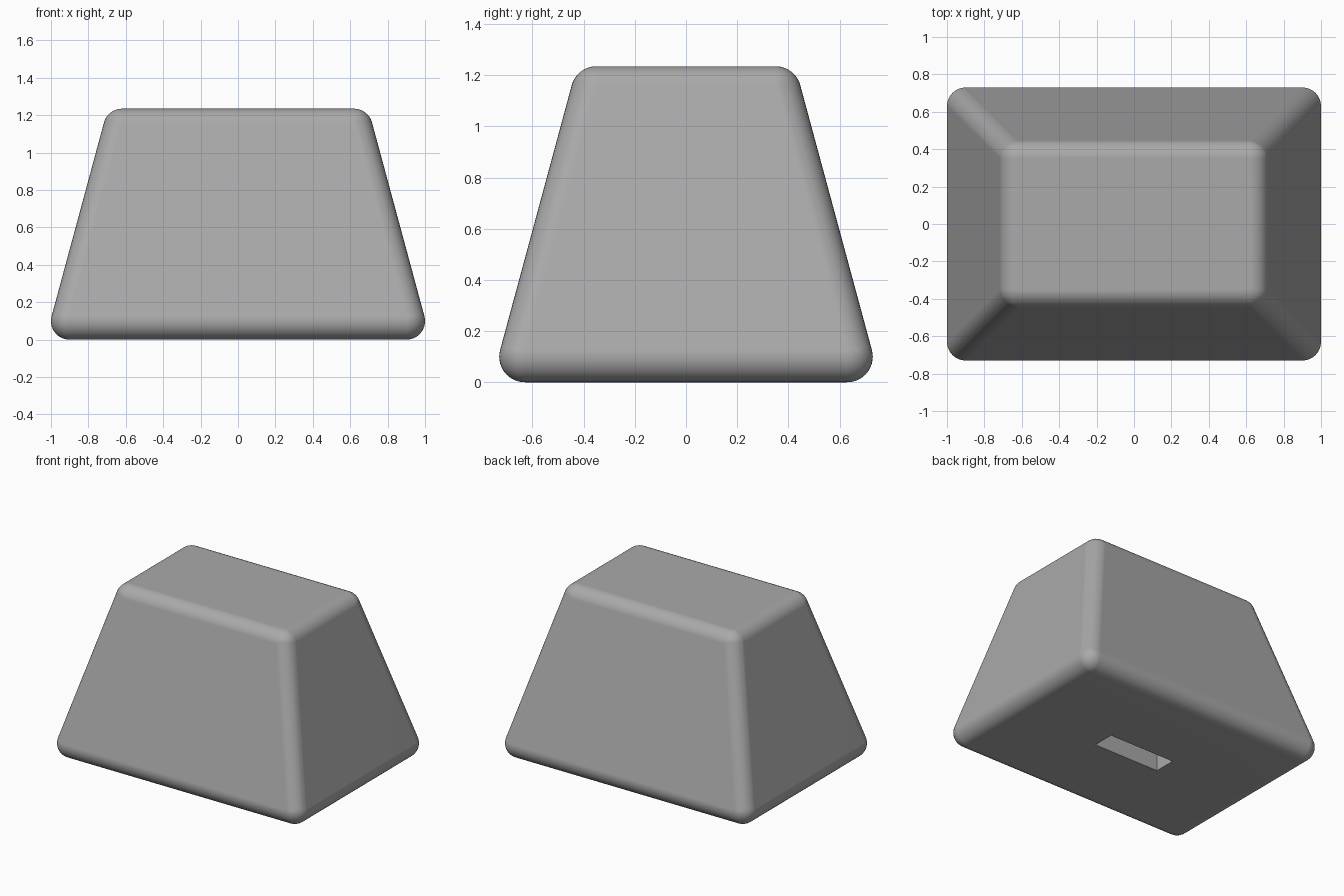
import bpy
import bmesh
import math
from mathutils import Matrix

if "Cube" in bpy.data.objects:
    bpy.data.objects.remove(bpy.data.objects["Cube"])

RADIUS = 0.10          # edge rounding
BOTTOM = (0.90, 0.63, RADIUS)          # rounding centres of the lower corners
TOP = (0.62, 0.35, 1.235 - RADIUS)     # rounding centres of the upper corners

grey = bpy.data.materials.new("grey plastic")
grey.diffuse_color = (0.4, 0.4, 0.4, 1)
grey.use_nodes = True
grey.node_tree.nodes["Principled BSDF"].inputs["Base Color"].default_value = grey.diffuse_color


def add_object(name, bm):
    mesh = bpy.data.meshes.new(name)
    bm.to_mesh(mesh)
    bm.free()
    mesh.materials.append(grey)
    obj = bpy.data.objects.new(name, mesh)
    bpy.context.collection.objects.link(obj)
    return obj


# Tapered block with evenly rounded edges: hull around eight corner balls
bm = bmesh.new()
for x, y, z in (BOTTOM, TOP):
    for sx in (-1, 1):
        for sy in (-1, 1):
            bmesh.ops.create_uvsphere(
                bm, u_segments=32, v_segments=24, radius=RADIUS,
                matrix=Matrix.Translation((sx * x, sy * y, z)))
hull = bmesh.ops.convex_hull(bm, input=bm.verts[:])
inner = {v for v in hull["geom_interior"] if isinstance(v, bmesh.types.BMVert)}
bmesh.ops.delete(bm, geom=list(inner), context="VERTS")
loose = [v for v in bm.verts if not v.link_faces]
bmesh.ops.delete(bm, geom=loose, context="VERTS")
bmesh.ops.dissolve_limit(bm, angle_limit=math.radians(0.5),
                         verts=bm.verts[:], edges=bm.edges[:])
bmesh.ops.recalc_face_normals(bm, faces=bm.faces[:])
keycap = add_object("tapered_cap", bm)

# Rectangular slot in the underside
bm = bmesh.new()
bmesh.ops.create_cube(bm, size=1, matrix=Matrix.Translation((0, 0, 0.1))
                      @ Matrix.Diagonal((0.53, 0.16, 0.6, 1)))
cutter = add_object("slot_cutter", bm)
cutter.hide_render = True
cut = keycap.modifiers.new("slot", "BOOLEAN")
cut.operation = "DIFFERENCE"
cut.solver = "EXACT"
cut.object = cutter

bpy.context.view_layer.objects.active = keycap
keycap.select_set(True)
bpy.ops.object.modifier_apply(modifier="slot")
bpy.data.objects.remove(cutter)

# Smooth rounding with flat sides kept flat
bpy.ops.object.shade_smooth_by_angle(angle=math.radians(40))
keycap.modifiers.new("flat_sides", "WEIGHTED_NORMAL").keep_sharp = True
